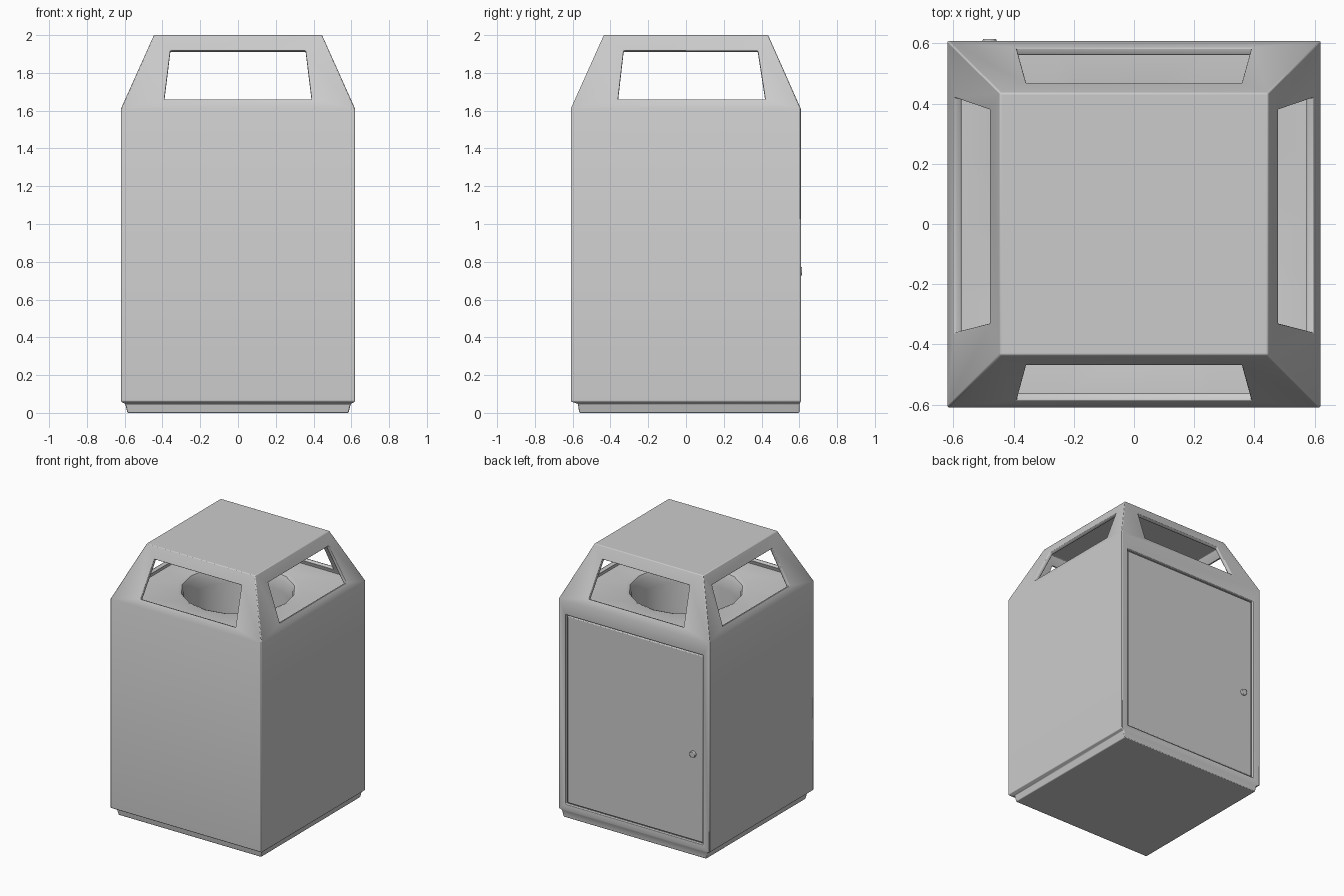
import bpy, bmesh, math
from mathutils import Vector

if "Cube" in bpy.data.objects:
    bpy.data.objects.remove(bpy.data.objects["Cube"])

Z0, Z1, ZT = 0.06, 1.61, 2.0


def finish(name, bm, bevel=0.0, thick=0.0, angle=30):
    bmesh.ops.remove_doubles(bm, verts=bm.verts, dist=1e-5)
    bmesh.ops.recalc_face_normals(bm, faces=bm.faces)
    me = bpy.data.meshes.new(name)
    bm.to_mesh(me)
    bm.free()
    ob = bpy.data.objects.new(name, me)
    bpy.context.collection.objects.link(ob)
    if thick:
        m = ob.modifiers.new("wall", 'SOLIDIFY')
        m.thickness = thick
        m.offset = -1
        m.use_even_offset = True
    if bevel:
        m = ob.modifiers.new("round", 'BEVEL')
        m.width = bevel
        m.segments = 2
        m.limit_method = 'ANGLE'
        m.angle_limit = math.radians(35)
    bpy.context.view_layer.objects.active = ob
    ob.select_set(True)
    bpy.ops.object.shade_smooth_by_angle(angle=math.radians(angle))
    ob.select_set(False)
    return ob


def quad(bm, pts):
    bm.faces.new([bm.verts.new(p) for p in pts])


def frame(bm, outer, inner):
    # ring of four faces around an opening
    for i in range(4):
        j = (i + 1) % 4
        quad(bm, [outer[i], outer[j], inner[j], inner[i]])


def rect(hx, y0, y1, z):
    return [(-hx, y0, z), (hx, y0, z), (hx, y1, z), (-hx, y1, z)]


# housing: plinth, body walls and tapered hood in one shell
bm = bmesh.new()
rings = [rect(0.585, -0.565, 0.6, 0), rect(0.597, -0.572, 0.602, 0.048),
         rect(0.62, -0.61, 0.608, Z0), rect(0.62, -0.61, 0.608, Z1),
         rect(0.445, -0.435, 0.435, ZT)]
quad(bm, rings[0])
quad(bm, rings[-1])
for k in range(4):
    for i in range(4):
        j = (i + 1) % 4
        a, b, c, d = rings[k][i], rings[k][j], rings[k + 1][j], rings[k + 1][i]
        if k == 2 and i == 2:
            # door opening in the back wall
            frame(bm, [a, b, c, d], [(x, 0.608, z) for x, z in
                  ((0.565, 0.10), (-0.565, 0.10), (-0.565, 1.505), (0.565, 1.505))])
        elif k == 3:
            # window opening in a sloped hood side
            axis = 0 if i in (0, 2) else 1
            spans = ((-0.39, 0.39, 1.66), (-0.358, 0.358, 1.92)) if axis == 0 else \
                    ((-0.36, 0.42, 1.66), (-0.33, 0.38, 1.92))
            hole = []
            for (lo, hi, z), flip in zip(spans, (False, True)):
                t = (z - Z1) / (ZT - Z1)
                base = Vector(a).lerp(Vector(d), t)
                s = (lo, hi) if i in (0, 1) else (hi, lo)
                for v in (s[::-1] if flip else s):
                    p = base.copy()
                    p[axis], p.z = v, z
                    hole.append(p)
            frame(bm, [a, b, c, d], hole)
        else:
            quad(bm, [a, b, c, d])
finish("housing", bm, bevel=0.009, thick=0.028)

# deck with round opening and the bin liner below it
bm = bmesh.new()
N = 16
loops = []
sq = []
for i in range(N):
    a = i * math.tau / N
    c, s = math.cos(a), math.sin(a)
    k = 0.588 / max(abs(c), abs(s))
    sq.append(bm.verts.new((c * k, s * k * 0.985, 1.62)))
loops.append(sq)
for r, z in ((0.41, 1.62), (0.385, 1.61), (0.37, 1.58), (0.36, 1.5), (0.36, 0.15)):
    loops.append([bm.verts.new((r * math.cos(i * math.tau / N),
                                r * math.sin(i * math.tau / N), z)) for i in range(N)])
for lo, hi in zip(loops, loops[1:]):
    for i in range(N):
        j = (i + 1) % N
        bm.faces.new((lo[i], lo[j], hi[j], hi[i]))
bm.faces.new(loops[-1])
finish("deck_and_liner", bm, angle=40)

# service door in the back
bm = bmesh.new()
bmesh.ops.create_cube(bm, size=1)
for v in bm.verts:
    v.co = (v.co.x * 1.11, 0.583 + v.co.y * 0.03, 0.8025 + v.co.z * 1.385)
finish("door", bm, bevel=0.006)

# door backing behind the gap
bm = bmesh.new()
quad(bm, [(-0.58, 0.578, 0.08), (0.58, 0.578, 0.08), (0.58, 0.578, 1.52), (-0.58, 0.578, 1.52)])
finish("door_backing", bm)

# door lock knob
bm = bmesh.new()
bmesh.ops.create_cone(bm, cap_ends=True, segments=10, radius1=0.024, radius2=0.024, depth=0.03)
for v in bm.verts:
    v.co = (v.co.x - 0.48, 0.6 + v.co.z, 0.75 + v.co.y)
finish("door_knob", bm, bevel=0.004)
